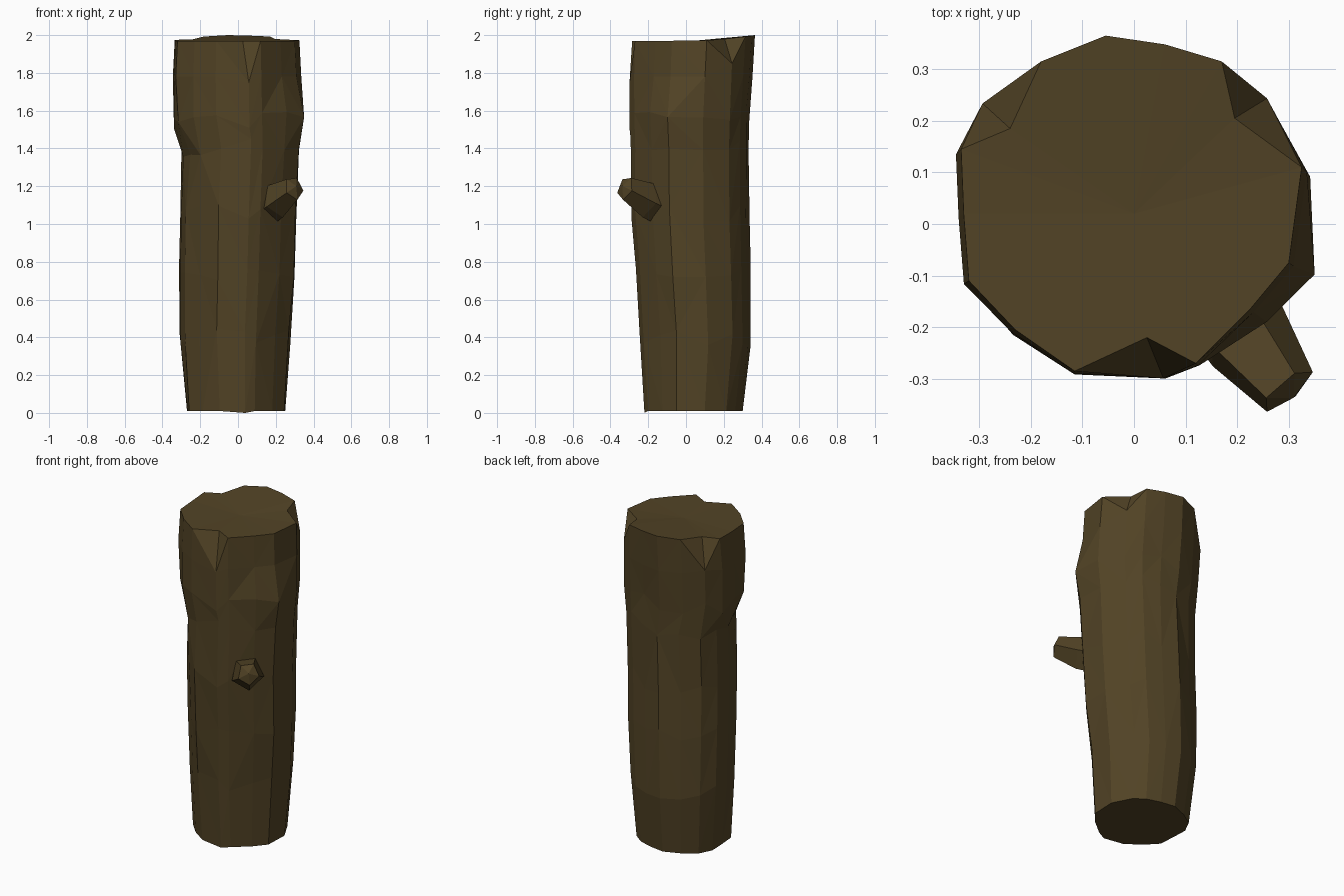
import bpy, bmesh, math, random
from mathutils import Vector

if "Cube" in bpy.data.objects:
    bpy.data.objects.remove(bpy.data.objects["Cube"])

random.seed(4)

bark = bpy.data.materials.new("dark brown bark")
bark.diffuse_color = (0.085, 0.057, 0.019, 1)
bark.use_nodes = True
bark.node_tree.nodes["Principled BSDF"].inputs["Base Color"].default_value = bark.diffuse_color


def finish(bm, name):
    bmesh.ops.recalc_face_normals(bm, faces=bm.faces)
    mesh = bpy.data.meshes.new(name)
    bm.to_mesh(mesh)
    bm.free()
    mesh.materials.append(bark)
    obj = bpy.data.objects.new(name, mesh)
    bpy.context.collection.objects.link(obj)
    return obj


# Trunk outline seen from above, counter-clockwise from the back
outline = [(-.055, .365), (-.18, .315), (-.285, .245), (-.335, .145),
           (-.33, .02), (-.32, -.11), (-.23, -.205), (-.115, -.285),
           (.055, -.295), (.12, -.27), (.225, -.165), (.30, -.075),
           (.325, .11), (.25, .255), (.17, .315), (.06, .348)]
# Split notches in the rim: column -> (inner rim point, height of split end)
notches = {2: (-.24, .185, 1.80), 8: (.025, -.22, 1.75), 13: (.195, .205, 1.85)}
# Trunk rings: z, x min, x max, y min, y max
rings = [(.01, -.27, .25, -.22, .30), (.40, -.308, .275, -.245, .345),
         (.75, -.31, .30, -.268, .34), (1.05, -.308, .31, -.292, .335),
         (1.40, -.297, .325, -.295, .335), (1.55, -.342, .340, -.30, .337),
         (1.78, -.345, .335, -.299, .352)]
# Grooves and bulges in the bark: (ring, column) -> scale from the centre
swell = {(4, 5): .90, (5, 5): .96, (4, 2): 1.04, (4, 1): 1.02, (5, 11): 1.12, (5, 10): 1.08}
swell.update({(r, c): .95 for r in (1, 2, 3) for c in (5, 6)})
swell.update({(r, c): 1.06 for r in (0, 1, 2, 3, 4) for c in (10, 11)})

bm = bmesh.new()
grid = []
for r, (z, x0, x1, y0, y1) in enumerate(rings):
    row = []
    for c, (px, py) in enumerate(outline):
        x = x0 + (px + .335) / .66 * (x1 - x0)
        y = y0 + (py + .295) / .66 * (y1 - y0)
        s = swell.get((r, c), 1)
        h = z
        if r == 6:
            h = notches[c][2] if c in notches else z
        elif r > 0:
            s *= random.uniform(.988, 1.008)
            h += random.uniform(-.05, .05)
        elif c == 8:
            h = 0
        row.append(bm.verts.new((x * s, y * s, h)))
    grid.append(row)

# Slightly uneven cut at the top, dipping in at the notches
rim = []
for c, (px, py) in enumerate(outline):
    x, y = notches[c][:2] if c in notches else (px, py)
    rim.append(bm.verts.new((x, y, 1.97 + .03 * (max(y, 0) / .365) ** 2)))
grid.append(rim)

n = len(outline)
for r in range(len(grid) - 1):
    for c in range(n):
        d = (c + 1) % n
        a, b = grid[r][c], grid[r][d]
        e, f = grid[r + 1][d], grid[r + 1][c]
        # the diagonal always meets the bottom of a notch
        if d in notches or (c not in notches and (r + c) % 2):
            bm.faces.new((a, b, f))
            bm.faces.new((b, e, f))
        else:
            bm.faces.new((a, b, e))
            bm.faces.new((a, e, f))
bm.faces.new(grid[0])
heart = bm.verts.new((0, .02, 1.968))
for c in range(n):
    bm.faces.new((rim[c], rim[(c + 1) % n], heart))
finish(bm, "log_trunk")

# Broken branch stub: five-sided, tapering outwards and up
bm = bmesh.new()
axis = Vector((.62, -.75, .30)).normalized()
side = Vector((.77, .63, 0)).normalized()
up = side.cross(axis).normalized()
if up.z < 0:
    up = -up
loops = []
for centre, w, h in [((.15, -.12, 1.09), .10, .105), ((.212, -.212, 1.13), .094, .10),
                     ((.297, -.322, 1.19), .062, .065)]:
    loops.append([bm.verts.new(Vector(centre) + side * w * math.cos(t) + up * h * math.sin(t))
                  for t in (math.tau * i / 5 - .22 for i in range(5))])
for lo, hi in zip(loops, loops[1:]):
    for i in range(5):
        j = (i + 1) % 5
        bm.faces.new((lo[i], lo[j], hi[j], hi[i]))
bm.faces.new(loops[0])
tip = bm.verts.new(Vector((.297, -.322, 1.195)) + axis * .02)
for i in range(5):
    bm.faces.new((loops[-1][i], loops[-1][(i + 1) % 5], tip))
finish(bm, "branch_stub")
